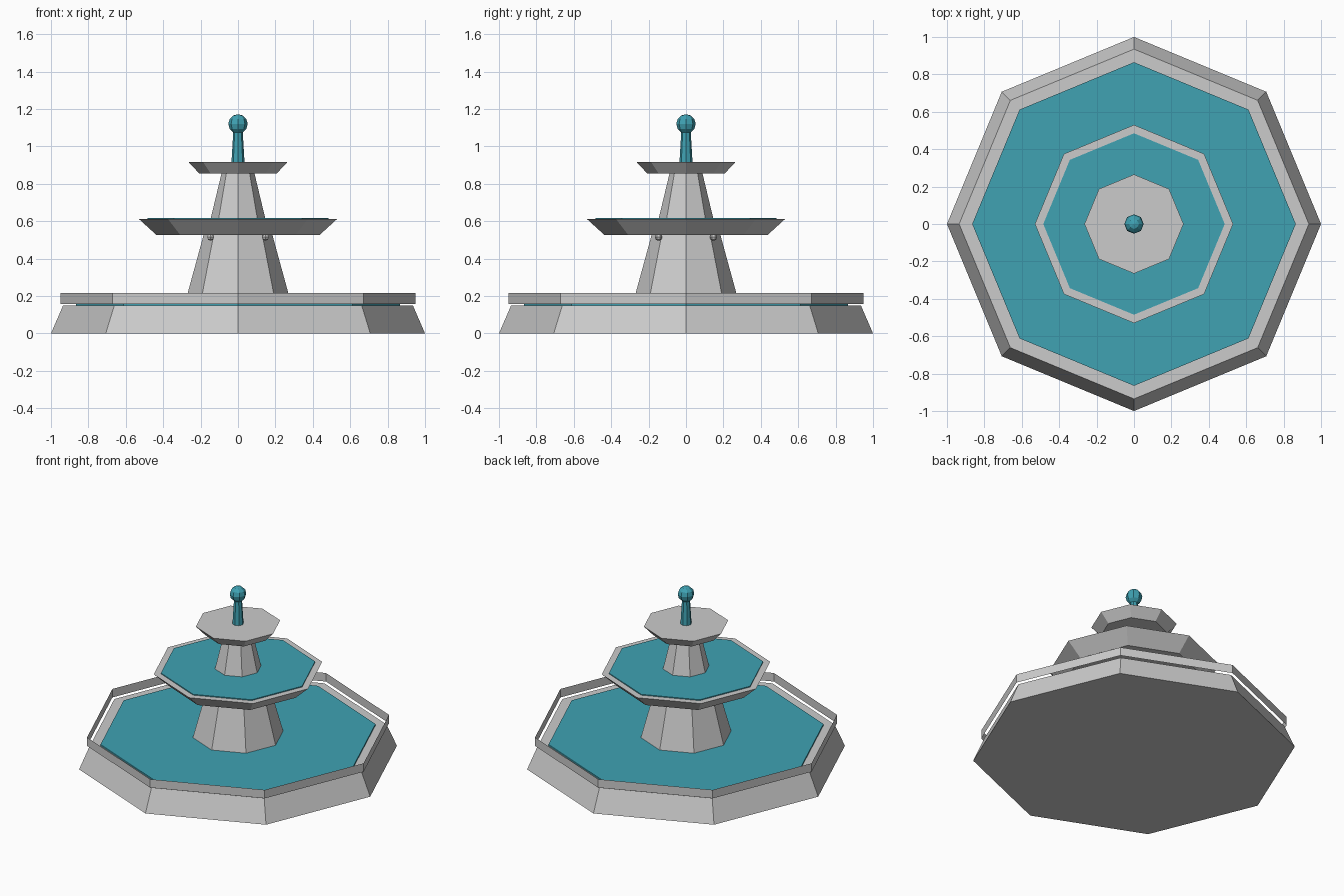
import bpy, bmesh, math

if "Cube" in bpy.data.objects:
    bpy.data.objects.remove(bpy.data.objects["Cube"])

SIDES = 8


def material(name, color):
    m = bpy.data.materials.new(name)
    m.diffuse_color = color
    m.use_nodes = True
    m.node_tree.nodes["Principled BSDF"].inputs["Base Color"].default_value = m.diffuse_color
    return m


water_blue = material("water_blue", (0.05, 0.36, 0.45, 1))


def finish(name, bm, mat=None):
    bmesh.ops.recalc_face_normals(bm, faces=bm.faces)
    me = bpy.data.meshes.new(name)
    bm.to_mesh(me)
    bm.free()
    ob = bpy.data.objects.new(name, me)
    bpy.context.collection.objects.link(ob)
    if mat:
        me.materials.append(mat)
    return ob


def frustum(name, r0, z0, r1, z1, mat=None, caps=True):
    """Octagonal tapered solid with corners on the x and y axes."""
    bm = bmesh.new()
    rings = [[bm.verts.new((r * math.cos(math.tau * i / SIDES),
                            r * math.sin(math.tau * i / SIDES), z))
              for i in range(SIDES)] for r, z in ((r0, z0), (r1, z1))]
    for i in range(SIDES):
        j = (i + 1) % SIDES
        bm.faces.new((rings[0][i], rings[0][j], rings[1][j], rings[1][i]))
    if caps:
        bm.faces.new(rings[0][::-1])
        bm.faces.new(rings[1])
    return finish(name, bm, mat)


def ball(name, center, radius, segments, rings, mat=None):
    bm = bmesh.new()
    bmesh.ops.create_uvsphere(bm, u_segments=segments, v_segments=rings, radius=radius)
    ob = finish(name, bm, mat)
    ob.location = center
    return ob


# Ground basin, with a thin open rim band floating just above it
frustum("basin", 1.0, 0, 0.935, 0.15)
frustum("basin_rim", 0.95, 0.157, 0.95, 0.215, caps=False)
frustum("basin_water", 0.865, 0.145, 0.865, 0.16, water_blue)

# Lower column and middle bowl
frustum("lower_column", 0.287, 0.15, 0.183, 0.53)
frustum("middle_bowl", 0.435, 0.525, 0.53, 0.612)
frustum("middle_water", 0.485, 0.605, 0.485, 0.618, water_blue)

# Small spouts under the middle bowl, on the diagonals
for i in range(4):
    a = math.radians(45 + 90 * i)
    ball(f"spout_{i + 1}", (0.208 * math.cos(a), 0.208 * math.sin(a), 0.515), 0.02, 6, 4)

# Upper column and top bowl
frustum("upper_column", 0.147, 0.61, 0.087, 0.86)
frustum("top_bowl", 0.207, 0.855, 0.265, 0.917)

# Water jet with a ball on top
frustum("water_jet", 0.035, 0.915, 0.024, 1.1, water_blue)
ball("jet_ball", (0, 0, 1.12), 0.052, 8, 6, water_blue)
